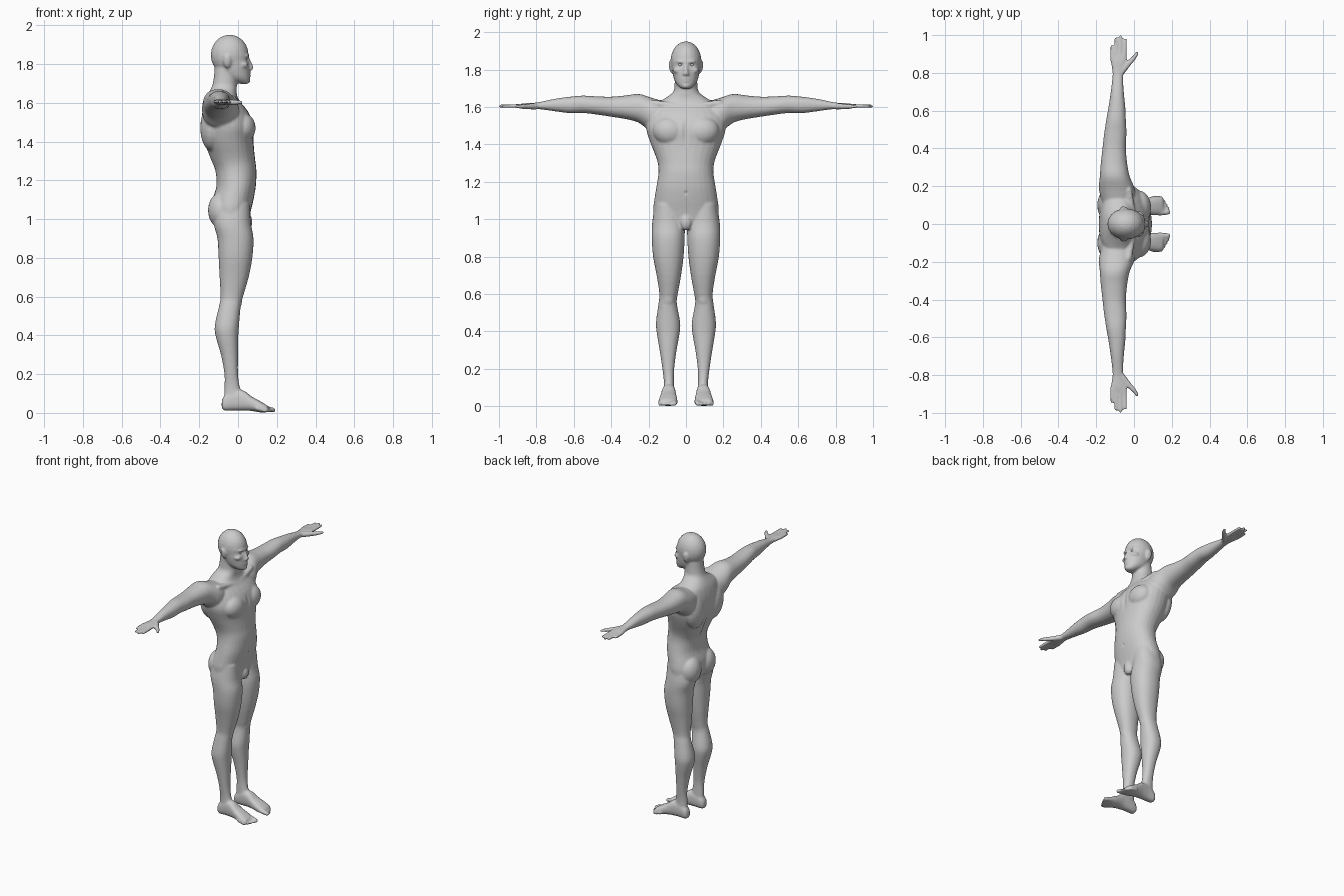
import bpy, bmesh, math
from mathutils import Vector, Matrix

bm = bmesh.new()


def skin_rings(rings):
    """Join rings of points into a closed tube."""
    rings = [[bm.verts.new(p) for p in r] for r in rings]
    n = len(rings[0])
    for r, q in zip(rings, rings[1:]):
        for k in range(n):
            bm.faces.new((r[k], r[(k + 1) % n], q[(k + 1) % n], q[k]))
    bm.faces.new(rings[0][::-1])
    bm.faces.new(rings[-1])


def spline(rows, steps=3):
    """Smoothly interpolate the rows of section values."""
    out = []
    for i in range(len(rows) - 1):
        p = [rows[max(0, min(len(rows) - 1, i + k))] for k in (-1, 0, 1, 2)]
        for s in range(steps):
            t = s / steps
            out.append([0.5 * (2 * b + (c - a) * t + (2 * a - 5 * b + 4 * c - d) * t * t
                               + (3 * b - a - 3 * c + d) * t ** 3) for a, b, c, d in zip(*p)])
    return out + [list(rows[-1])]


def loft(rows, axis, side=1, power=2.2, n=28):
    """Rows are (position, a_min, a_max, b_min, b_max) along an axis."""
    rings = []
    for t, a0, a1, b0, b1 in spline(rows):
        ring = []
        for k in range(n):
            ang = 2 * math.pi * k / n
            c, s = math.cos(ang), math.sin(ang)
            a = (a0 + a1) / 2 + (a1 - a0) / 2 * math.copysign(abs(c) ** (2 / power), c)
            b = (b0 + b1) / 2 + (b1 - b0) / 2 * math.copysign(abs(s) ** (2 / power), s)
            x, y, z = {'z': (a, b, t), 'y': (a, t, b), 'x': (t, a, b)}[axis]
            ring.append((x, y * side, z))
        rings.append(ring)
    skin_rings(rings)


def blob(center, radii, side=1, tilt=0):
    """Ellipsoid; tilt leans it about the x axis."""
    m = (Matrix.Translation((center[0], center[1] * side, center[2]))
         @ Matrix.Rotation(tilt * side, 4, 'X') @ Matrix.Diagonal((*radii, 1)))
    rings = []
    for i in range(13):
        lat = math.pi * (.02 + .96 * i / 12)
        rings.append([m @ Vector((math.sin(lat) * math.cos(k * math.pi / 10),
                                  math.sin(lat) * math.sin(k * math.pi / 10),
                                  -math.cos(lat))) for k in range(20)])
    skin_rings(rings)


def limb(points, r0, r1, side=1):
    """Round-ended tapering tube, used for fingers, toes and thumbs."""
    pts = [Vector((x, y * side, z)) for x, y, z in points]
    d0, d1 = (pts[1] - pts[0]).normalized(), (pts[-1] - pts[-2]).normalized()
    last = len(pts) - 1
    stops = [(pts[0] - d0 * r0 * math.sin(a), r0 * math.cos(a)) for a in (1.4, 1, .5)]
    stops += [(p, r0 + (r1 - r0) * i / last) for i, p in enumerate(pts)]
    stops += [(pts[-1] + d1 * r1 * math.sin(a), r1 * math.cos(a)) for a in (.5, 1, 1.4)]
    d = (pts[-1] - pts[0]).normalized()
    u = d.orthogonal().normalized()
    w = d.cross(u)
    skin_rings([[p + r * (u * math.cos(k * math.pi / 6) + w * math.sin(k * math.pi / 6))
                 for k in range(12)] for p, r in stops])


# torso and neck: (z, back, front, half width)
torso = [(.95, -.09, .05, .06), (1.0, -.125, .058, .16), (1.05, -.135, .068, .175), (1.1, -.132, .08, .17),
         (1.17, -.112, .092, .159), (1.25, -.118, .095, .147), (1.31, -.142, .088, .153),
         (1.4, -.175, .08, .187), (1.48, -.185, .082, .212), (1.55, -.185, .055, .205),
         (1.61, -.172, .008, .17), (1.645, -.156, -.006, .115), (1.68, -.136, -.006, .069),
         (1.72, -.126, -.006, .061), (1.78, -.12, 0, .06)]
loft([(z, b, f, -w, w) for z, b, f, w in torso], 'z')

# head: jaw and face, skull, nose, lips, chin, brow
face = [(1.697, .012, .048, .018), (1.708, -.02, .06, .036), (1.73, -.07, .061, .056),
        (1.76, -.1, .061, .067), (1.79, -.11, .06, .073), (1.825, -.12, .054, .077),
        (1.85, -.12, .055, .078), (1.89, -.11, .04, .068)]
loft([(z, b, f, -w, w) for z, b, f, w in face], 'z', power=2.15)
blob((-.043, 0, 1.846), (.098, .083, .105))
limb([(.051, 0, 1.83), (.069, 0, 1.782)], .008, .012)
blob((.056, 0, 1.752), (.012, .024, .007))
blob((.056, 0, 1.74), (.011, .02, .007))
blob((.05, 0, 1.714), (.015, .02, .014))
blob((.045, 0, 1.842), (.014, .05, .008))
blob((.046, 0, .985), (.028, .033, .045))   # groin

for s in (1, -1):
    # ear, nostril, cheekbone
    blob((-.056, .082, 1.812), (.02, .009, .034), s, -.2)
    blob((.066, .01, 1.775), (.01, .008, .008), s)
    blob((.025, .045, 1.795), (.028, .024, .016), s)
    # chest, shoulder blade, buttock, collar bone
    blob((.025, .088, 1.47), (.066, .09, .077), s, .2)
    blob((-.135, .1, 1.47), (.06, .085, .12), s, -.2)
    blob((-.088, .078, 1.045), (.067, .08, .092), s)
    limb([(.0, .02, 1.6), (-.03, .18, 1.62)], .014, .02, s)
    # arm
    loft([(.08, -.16, 0, 1.46, 1.62), (.18, -.185, .005, 1.465, 1.648), (.25, -.181, -.022, 1.515, 1.67),
          (.32, -.176, -.036, 1.535, 1.662), (.4, -.167, -.043, 1.548, 1.655),
          (.48, -.158, -.04, 1.56, 1.657), (.55, -.147, -.043, 1.568, 1.661),
          (.62, -.135, -.046, 1.567, 1.655), (.7, -.123, -.054, 1.577, 1.644),
          (.78, -.114, -.058, 1.588, 1.627), (.82, -.116, -.052, 1.589, 1.622),
          (.86, -.124, -.042, 1.591, 1.62), (.89, -.122, -.042, 1.596, 1.616)], 'y', s)
    # fingers and thumb
    for x0, x1, tip in ((-.115, -.117, .942), (-.094, -.095, .982), (-.072, -.071, .993), (-.05, -.046, .978)):
        limb([(x0, .87, 1.606), (x1, tip, 1.605)], .0115, .0085, s)
    limb([(-.07, .8, 1.604), (-.025, .855, 1.602), (.0, .88, 1.602), (.017, .905, 1.602)], .018, .009, s)
    # leg
    loft([(1.08, -.11, .06, .03, .165), (.98, -.125, .066, .008, .181), (.9, -.106, .08, .007, .183),
          (.8, -.1, .074, .013, .176), (.7, -.095, .055, .026, .157), (.6, -.09, .026, .044, .142),
          (.55, -.098, .014, .049, .147), (.45, -.12, .005, .031, .16), (.39, -.114, .001, .034, .156),
          (.3, -.088, 0, .05, .141), (.2, -.07, 0, .063, .126), (.13, -.07, .01, .064, .118),
          (.07, -.072, .03, .062, .12), (.03, -.07, .03, .065, .118)], 'z', s)
    blob((-.005, .094, .58), (.026, .034, .05), s)
    # foot and toes
    loft([(-.084, .075, .108, .025, .06), (-.07, .064, .12, .012, .09), (-.02, .058, .123, .012, .12),
          (.03, .055, .13, .012, .115), (.07, .05, .138, .01, .085), (.11, .046, .144, .003, .063),
          (.14, .047, .144, .002, .045), (.155, .052, .138, .006, .035)], 'x', s, 2.5)
    for i, tip in enumerate((.18, .179, .17, .158, .143)):
        y = .06 + .0195 * i
        r = .0135 if i == 0 else .0095
        limb([(tip - .045, y, .024), (tip, y + .002, r + .001)], r * 1.2, r, s)

bmesh.ops.recalc_face_normals(bm, faces=bm.faces)
mesh = bpy.data.meshes.new("body_parts")
bm.to_mesh(mesh)
bm.free()
source = bpy.data.objects.new("body_parts", mesh)
bpy.context.collection.objects.link(source)

# fuse all the parts into one skin
mod = source.modifiers.new("fuse", 'REMESH')
mod.mode = 'VOXEL'
mod.voxel_size = .0068
mod = source.modifiers.new("soften", 'SMOOTH')
mod.factor = .5
mod.iterations = 4
graph = bpy.context.evaluated_depsgraph_get()
skin = bpy.data.meshes.new_from_object(source.evaluated_get(graph))
bpy.data.objects.remove(source)

# soft dents (centre, radii, x shift): eye sockets, mouth, breastbone, spine, navel
dents = [((.055, .03, 1.826), (.03, .019, .013), -.01), ((.055, -.03, 1.826), (.03, .019, .013), -.01),
         ((.065, 0, 1.746), (.03, .025, .005), -.004), ((.09, 0, 1.47), (.06, .025, .1), -.008),
         ((-.16, 0, 1.33), (.1, .03, .25), .01), ((.095, 0, 1.14), (.03, .012, .014), -.008)]
for v in skin.vertices:
    x, y, z = v.co
    if z < .02:
        v.co.z = max(z, 0)
    if z > 1 and abs(y) < .05:
        for c, r, shift in dents:
            d = ((x - c[0]) / r[0]) ** 2 + ((y - c[1]) / r[1]) ** 2 + ((z - c[2]) / r[2]) ** 2
            if d < 1:
                v.co.x += shift * (1 - d) ** 2
skin.polygons.foreach_set("use_smooth", [True] * len(skin.polygons))
body = bpy.data.objects.new("body", skin)
bpy.context.collection.objects.link(body)

# eyeballs
for s, name in ((1, "left_eye"), (-1, "right_eye")):
    bpy.ops.mesh.primitive_uv_sphere_add(segments=20, ring_count=12, radius=.0115,
                                         location=(.035, .03 * s, 1.826))
    bpy.context.object.name = name
    bpy.ops.object.shade_smooth()
